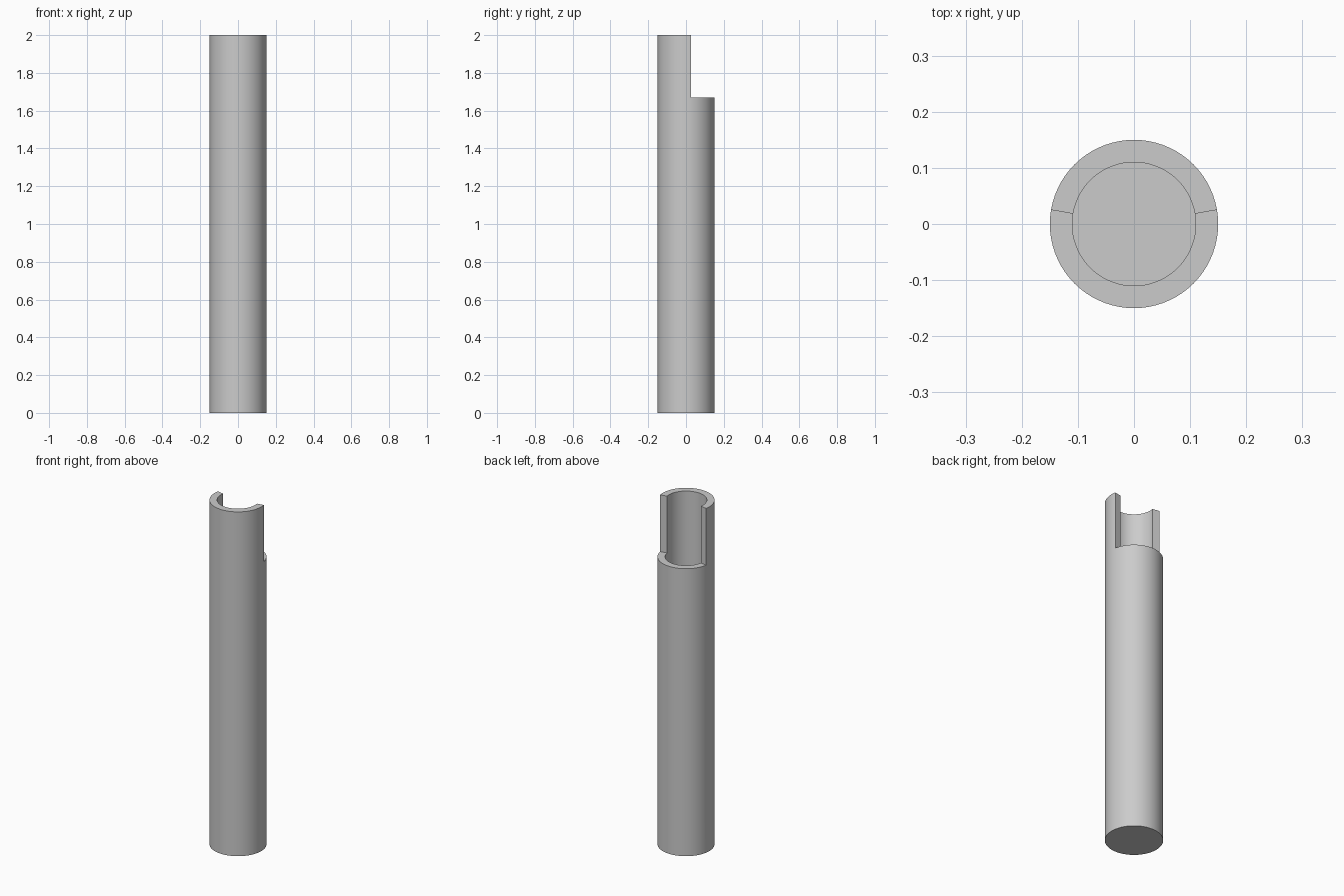
import bpy, bmesh, math

if "Cube" in bpy.data.objects:
    bpy.data.objects.remove(bpy.data.objects["Cube"])

SEGMENTS = 72                      # 5 degrees per side
R_OUT, R_IN = 0.15, 0.11
FLOOR, STEP, TOP = 0.04, 1.67, 2.0
CUT_FROM, CUT_TO = 2, 34           # open sector at the back: 10 to 170 degrees

grey = bpy.data.materials.new("light grey")
grey.diffuse_color = (0.6, 0.6, 0.6, 1)
grey.use_nodes = True
grey.node_tree.nodes["Principled BSDF"].inputs["Base Color"].default_value = grey.diffuse_color

bm = bmesh.new()


def ring(radius, z):
    """One closed circle of vertices."""
    return [bm.verts.new((radius * math.cos(math.tau * i / SEGMENTS),
                          radius * math.sin(math.tau * i / SEGMENTS), z))
            for i in range(SEGMENTS)]


def band(a, b, sides):
    """Quads joining two rings along the given sides."""
    for i in sides:
        j = (i + 1) % SEGMENTS
        bm.faces.new((a[i], a[j], b[j], b[i]))


whole = range(SEGMENTS)
opening = range(CUT_FROM, CUT_TO)
standing = [i for i in whole if i not in opening]

out_base, out_step, out_top = (ring(R_OUT, z) for z in (0, STEP, TOP))
in_floor, in_step, in_top = (ring(R_IN, z) for z in (FLOOR, STEP, TOP))

# Closed base and bore floor
bm.faces.new(out_base)
bm.faces.new(in_floor)

# Full tube below the step
band(out_base, out_step, whole)
band(in_floor, in_step, whole)
band(out_step, in_step, opening)

# Raised half shell at the front
band(out_step, out_top, standing)
band(in_step, in_top, standing)
band(out_top, in_top, standing)

# Upright edges of the opening
for i in (CUT_FROM, CUT_TO):
    bm.faces.new((out_step[i], out_top[i], in_top[i], in_step[i]))

# Drop unused rim vertices above the opening
bmesh.ops.delete(bm, geom=[v for v in bm.verts if not v.link_faces], context='VERTS')
bmesh.ops.recalc_face_normals(bm, faces=bm.faces)

mesh = bpy.data.meshes.new("notched_tube")
bm.to_mesh(mesh)
bm.free()
mesh.materials.append(grey)
tube = bpy.data.objects.new("notched_tube", mesh)
bpy.context.collection.objects.link(tube)

bpy.context.view_layer.objects.active = tube
tube.select_set(True)
bpy.ops.object.shade_smooth_by_angle(angle=math.radians(30))
